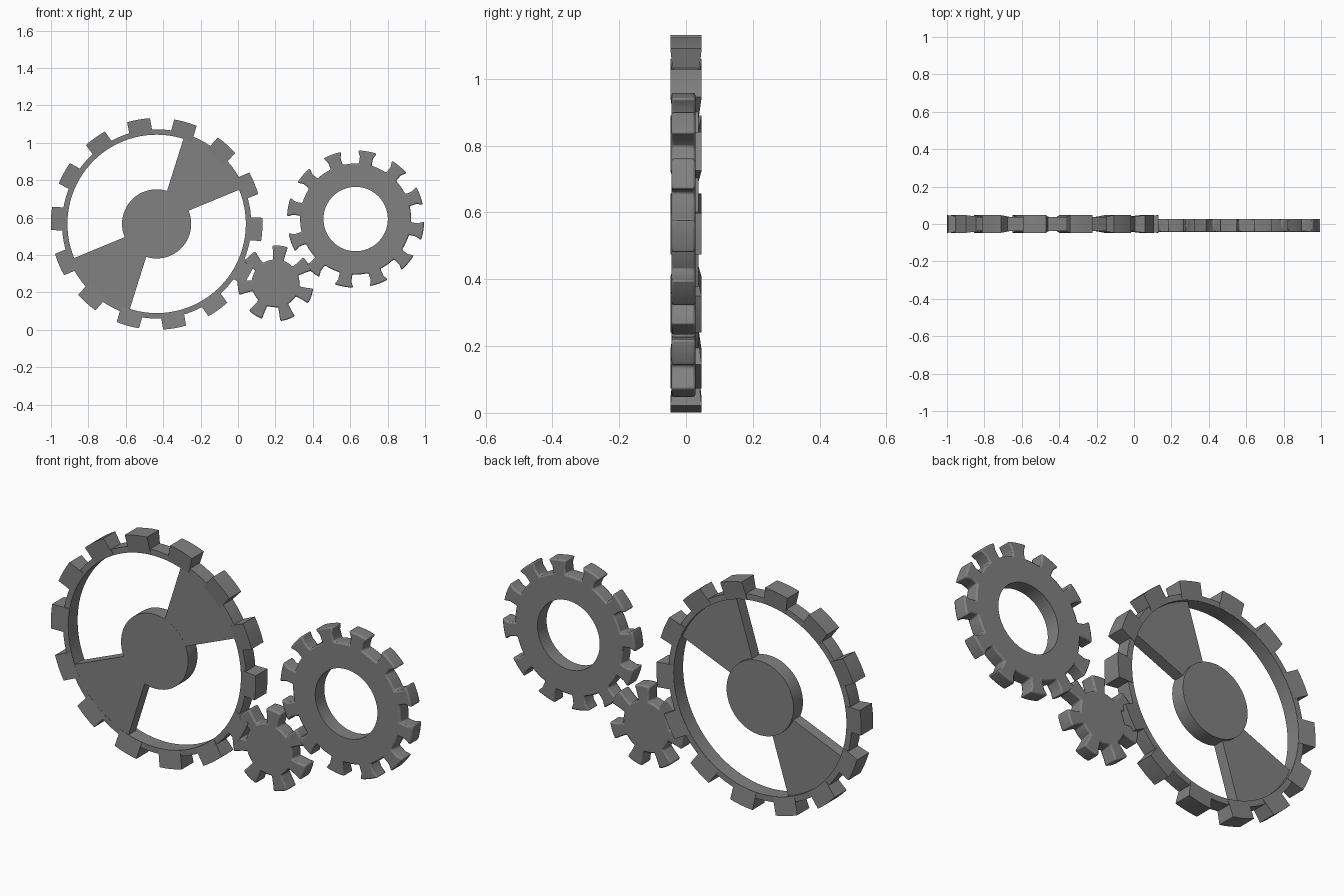
import bpy, bmesh
from math import sin, cos, radians, pi

if "Cube" in bpy.data.objects:
    bpy.data.objects.remove(bpy.data.objects["Cube"])

dark = bpy.data.materials.new("dark_metal")
dark.diffuse_color = (0.22, 0.22, 0.22, 1)
dark.use_nodes = True
dark.node_tree.nodes["Principled BSDF"].inputs["Base Color"].default_value = dark.diffuse_color


def arc(r, a0, a1, n):
    """Polar points (radius, degrees) along an arc, ends included."""
    return [(r, a0 + (a1 - a0) * i / n) for i in range(n + 1)]


def plate(name, centre, outer, y0, y1, inner_r=None, bevel=0.0, flare=None):
    """Extrude a polar outline along y; inner_r makes a ring,
    flare=(radius, extra) thickens points beyond a radius."""
    cx, cz = centre
    bm = bmesh.new()

    def loop(pts, y, side):
        verts = []
        for r, a in pts:
            extra = side * flare[1] if flare and r > flare[0] else 0
            verts.append(bm.verts.new((cx + r * cos(radians(a)), y + extra,
                                       cz + r * sin(radians(a)))))
        return verts

    def bridge(a, b):
        n = len(a)
        for i in range(n):
            j = (i + 1) % n
            bm.faces.new((a[i], a[j], b[j], b[i]))

    front, back = loop(outer, y0, -1), loop(outer, y1, 1)
    bridge(front, back)
    if inner_r:
        hole = [(inner_r, a) for r, a in outer]
        hole_f, hole_b = loop(hole, y0, -1), loop(hole, y1, 1)
        bridge(hole_f, hole_b)
        bridge(front, hole_f)
        bridge(back, hole_b)
    else:
        bm.faces.new(front)
        bm.faces.new(back)
    bmesh.ops.recalc_face_normals(bm, faces=bm.faces)
    mesh = bpy.data.meshes.new(name)
    bm.to_mesh(mesh)
    bm.free()
    mesh.materials.append(dark)
    obj = bpy.data.objects.new(name, mesh)
    bpy.context.collection.objects.link(obj)
    if bevel:
        mod = obj.modifiers.new("edge_bevel", 'BEVEL')
        mod.width = bevel
        mod.segments = 2
        mod.limit_method = 'ANGLE'
        mod.angle_limit = radians(40)
    return obj


def smooth(obj):
    bpy.ops.object.select_all(action='DESELECT')
    obj.select_set(True)
    bpy.context.view_layer.objects.active = obj
    bpy.ops.object.shade_smooth_by_angle(angle=radians(25))


def flared_gear(teeth, phase, root, tip, root_w, tip_w):
    """Outline of a gear whose teeth widen toward the tip."""
    pts = []
    step = 360 / teeth
    mid = root + 0.55 * (tip - root)
    hb, ht = (w / r / 2 * 180 / pi for w, r in ((root_w, root), (tip_w, tip)))
    for i in range(teeth):
        a = phase + i * step
        pts += [(root, a - hb), (mid, a - hb * 0.93)]
        pts += arc(tip, a - ht, a + ht, 4)
        pts += [(mid, a + hb * 0.93)]
        pts += arc(root, a + hb, a + step - hb, 4)[:-1]
    return pts


# Large spoked gear: rim, hub, two wedge spokes flush at the front, flared teeth
BIG = (-0.435, 0.566)
smooth(plate("large_gear_rim", BIG, arc(0.506, 0, 360, 96)[:-1], -0.037, 0.037, inner_r=0.477))
smooth(plate("large_gear_hub", BIG, arc(0.185, 0, 360, 64)[:-1], -0.037, 0.037))
for k in range(2):
    a = 22.5 + 180 * k
    wedge = arc(0.482, a, a + 50, 14) + arc(0.17, a + 50, a, 8)
    plate(f"large_gear_spoke_{k + 1}", BIG, wedge, -0.0368, 0.02)
for k in range(14):
    a = -3 + k * 360 / 14
    tooth = arc(0.479, a - 7.4, a + 7.4, 4) + arc(0.566, a + 6.3, a - 6.3, 4)
    smooth(plate(f"large_gear_tooth_{k + 1}", BIG, tooth, -0.0375, 0.0375, flare=(0.52, 0.0095)))

# Medium gear with a round bore cut through it
MED = (0.629, 0.592)
medium = plate("medium_gear", MED, flared_gear(12, 20, 0.297, 0.367, 0.068, 0.102),
               -0.044, 0.028, bevel=0.007)
bore = plate("bore_cutter", MED, arc(0.172, 0, 360, 64)[:-1], -0.2, 0.2)
cut = medium.modifiers.new("bore", 'BOOLEAN')
cut.operation = 'DIFFERENCE'
cut.solver = 'EXACT'
cut.object = bore
bore.hide_render = True
smooth(medium)

# Small solid gear meshing between the other two
smooth(plate("small_gear", (0.201, 0.248), flared_gear(7, 83, 0.128, 0.203, 0.056, 0.084),
             -0.044, 0.028, bevel=0.007))
